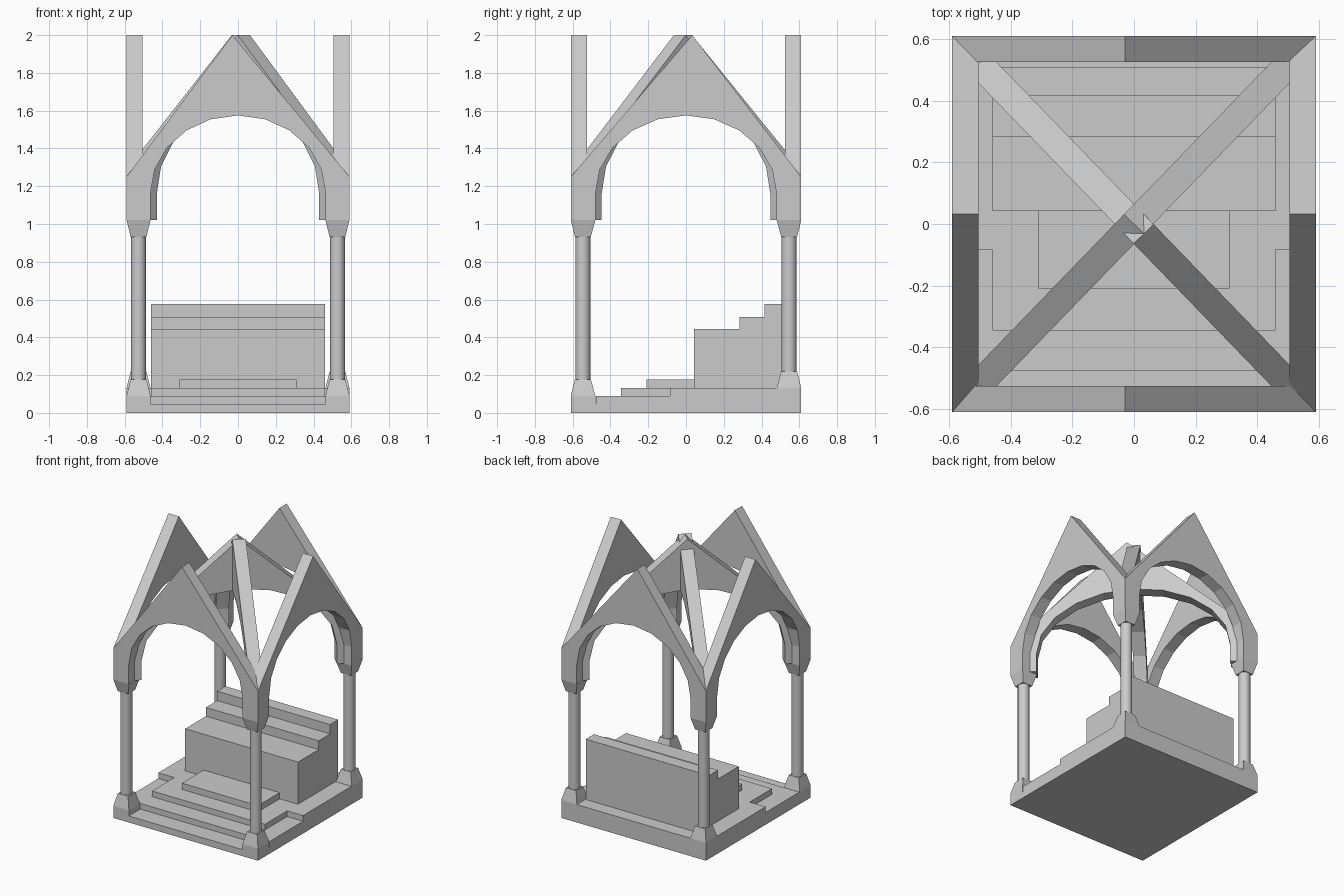
import bpy, bmesh, math
from mathutils import Matrix, Vector

if "Cube" in bpy.data.objects:
    bpy.data.objects.remove(bpy.data.objects["Cube"])


def make(name, bm):
    bmesh.ops.recalc_face_normals(bm, faces=bm.faces)
    me = bpy.data.meshes.new(name)
    bm.to_mesh(me)
    bm.free()
    ob = bpy.data.objects.new(name, me)
    bpy.context.collection.objects.link(ob)
    return ob


def frustum(name, low, high, z0, z1):
    """Four-sided block between two rectangles (x0, x1, y0, y1)."""
    bm = bmesh.new()
    rings = []
    for (x0, x1, y0, y1), z in ((low, z0), (high, z1)):
        rings.append([bm.verts.new((x, y, z)) for x, y in
                      ((x0, y0), (x1, y0), (x1, y1), (x0, y1))])
    a, b = rings
    bm.faces.new(a[::-1])
    bm.faces.new(b)
    for i in range(4):
        j = (i + 1) % 4
        bm.faces.new((a[i], a[j], b[j], b[i]))
    return make(name, bm)


def box(name, x0, x1, y0, y1, z0, z1):
    return frustum(name, (x0, x1, y0, y1), (x0, x1, y0, y1), z0, z1)


def extrude(name, pts, axis, normal, start, depth):
    """Profile (u, z) with u along axis, extruded along normal."""
    axis, normal = Vector(axis).normalized(), Vector(normal).normalized()
    bm = bmesh.new()
    verts = [bm.verts.new(axis * u + normal * start + Vector((0, 0, z)))
             for u, z in pts]
    face = bm.faces.new(verts)
    res = bmesh.ops.extrude_face_region(bm, geom=[face])
    moved = [v for v in res['geom'] if isinstance(v, bmesh.types.BMVert)]
    bmesh.ops.translate(bm, vec=normal * depth, verts=moved)
    return make(name, bm)


def gable(half, eave, peak, radius, crown):
    """Pointed gable outline with an arched opening of ten flats."""
    pts = [(-half, 1.02), (-half, eave), (peak, 2.0), (half, eave),
           (half, 1.02), (radius, 1.02)]
    for i in range(11):
        a = math.pi * i / 10
        pts.append((radius * math.cos(a), 1.16 + (crown - 1.16) * math.sin(a)))
    return pts + [(-radius, 1.02)]


# Stepped base
box("base_slab", -0.59, 0.59, -0.61, 0.61, 0, 0.048)
box("base_step", -0.59, 0.59, -0.477, 0.61, 0.048, 0.09)
box("floor", -0.59, 0.59, -0.085, 0.61, 0.09, 0.132)
box("floor_front", -0.46, 0.46, -0.345, -0.085, 0.09, 0.132)
box("dais_step", -0.31, 0.31, -0.21, 0.042, 0.132, 0.178)

# Solid stepped altar block
extrude("stepped_block",
        [(0.042, 0.132), (0.51, 0.132), (0.51, 0.577), (0.415, 0.577),
         (0.415, 0.508), (0.283, 0.508), (0.283, 0.443), (0.042, 0.443)],
        (0, 1, 0), (1, 0, 0), -0.46, 0.92)

# Corner pedestals, columns and capitals
for sx in (-1, 1):
    for sy in (-1, 1):
        side = ("front" if sy < 0 else "back") + ("_left" if sx < 0 else "_right")

        def rect(inx, outx, iny, outy):
            xs, ys = sorted((sx * inx, sx * outx)), sorted((sy * iny, sy * outy))
            return (*xs, *ys)

        wide = rect(0.463, 0.59, 0.48, 0.61)
        narrow = rect(0.485, 0.568, 0.504, 0.588)
        z = 0.09 if sy < 0 else 0.132
        if sy < 0:
            box("plinth_" + side, *wide, 0.048, 0.09)
        frustum("pedestal_" + side, wide, narrow, z, z + 0.088)
        frustum("capital_" + side, narrow, wide, 0.932, 1.02)
        bm = bmesh.new()
        h = 0.932 - (z + 0.088)
        bmesh.ops.create_cone(bm, cap_ends=True, segments=16, radius1=0.04,
                              radius2=0.04, depth=h, matrix=Matrix.Translation(
                                  (sx * 0.527, sy * 0.546, 0.932 - h / 2)))
        col = make("column_" + side, bm)
        bpy.ops.object.select_all(action='DESELECT')
        col.select_set(True)
        bpy.context.view_layer.objects.active = col
        bpy.ops.object.shade_smooth_by_angle(angle=math.radians(40))

# Four outer gables
for s, n in ((-0.61, "front"), (0.525, "back")):
    extrude("gable_" + n, gable(0.59, 1.25, -0.03, 0.464, 1.575),
            (1, 0, 0), (0, 1, 0), s, 0.085)
for s, n in ((-0.59, "left"), (0.505, "right")):
    extrude("gable_" + n, gable(0.61, 1.25, 0.033, 0.48, 1.575),
            (0, 1, 0), (1, 0, 0), s, 0.085)

# Two crossing diagonal ribs
for s, peak in ((-1, 0.045), (1, 0.0)):
    extrude("diagonal_rib", gable(0.76, 1.325, peak, 0.665, 1.63),
            (0.59, s * 0.61, 0), (-s * 0.61, 0.59, 0), -0.045, 0.09)
